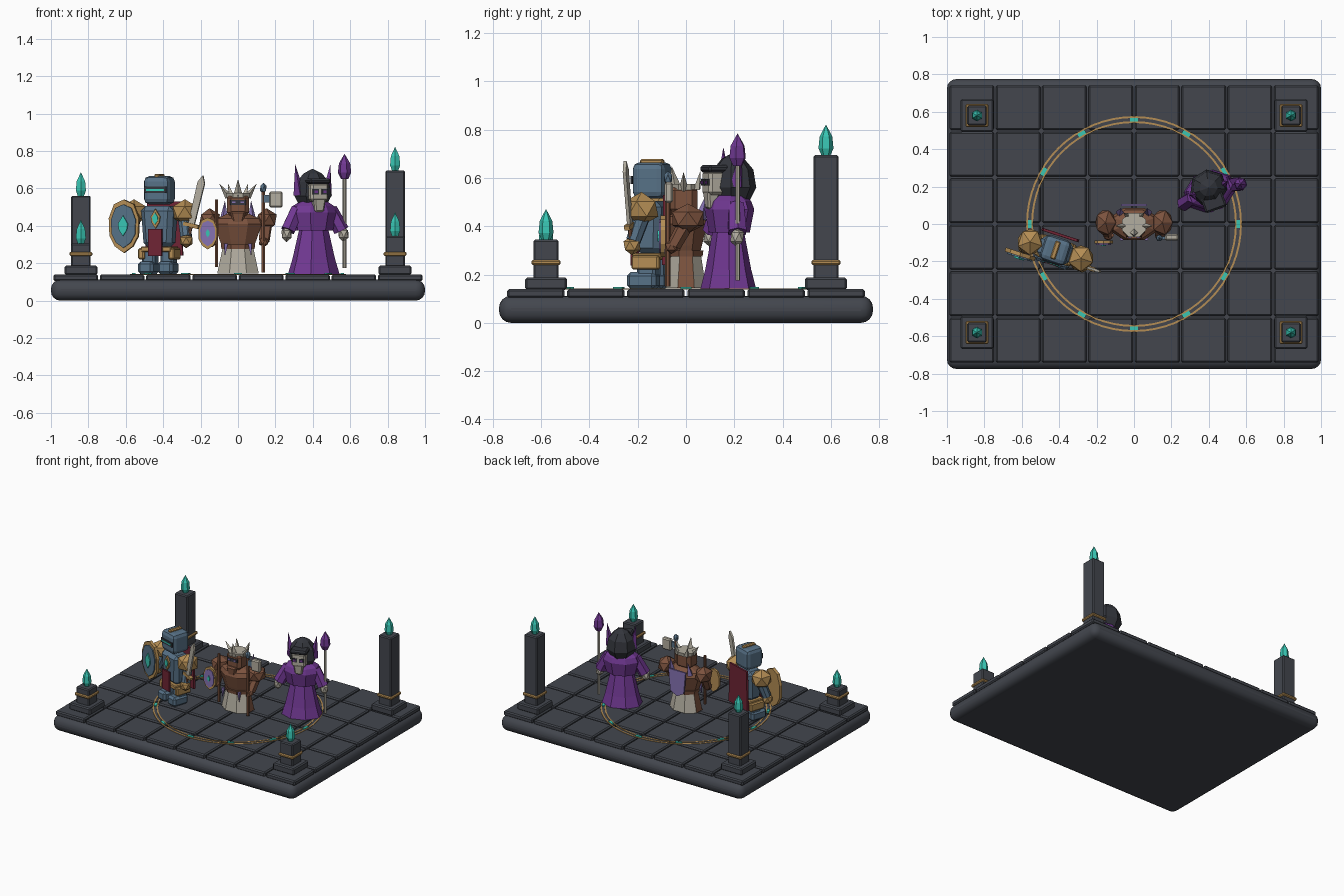
import bpy, bmesh, math
from mathutils import Matrix, Vector

if "Cube" in bpy.data.objects:
    bpy.data.objects.remove(bpy.data.objects["Cube"])

def mat(name, r, g, b):
    m = bpy.data.materials.new(name)
    m.diffuse_color = (r, g, b, 1)
    m.use_nodes = True
    m.node_tree.nodes["Principled BSDF"].inputs["Base Color"].default_value = m.diffuse_color
    return m

STONE = mat("stone", .056, .062, .076)
DARK = mat("dark_cloth", .033, .036, .045)
GOLD = mat("gold", .46, .27, .09)
TEAL = mat("teal", .04, .56, .45)
BLUE = mat("steel_blue", .095, .165, .24)
BROWN = mat("brown", .20, .085, .048)
PURPLE = mat("purple", .165, .04, .29)
BONE = mat("bone", .45, .42, .35)
RED = mat("crimson", .16, .018, .035)
LILAC = mat("lilac", .24, .17, .45)

FRAME = Matrix.Identity(4)   # placement of the figure being built

def emit(name, bm, m):
    bmesh.ops.recalc_face_normals(bm, faces=bm.faces)
    bm.transform(FRAME)
    me = bpy.data.meshes.new(name)
    bm.to_mesh(me)
    bm.free()
    me.materials.append(m)
    ob = bpy.data.objects.new(name, me)
    bpy.context.collection.objects.link(ob)
    return ob

def box(name, loc, size, m, bevel=0, seg=1, taper=1):
    bm = bmesh.new()
    bmesh.ops.create_cube(bm, size=1)
    for v in bm.verts:
        k = taper if v.co.z < 0 else 1
        v.co = Vector((v.co.x * size[0] * k, v.co.y * size[1] * k, v.co.z * size[2]))
    if bevel:
        bmesh.ops.bevel(bm, geom=bm.edges[:], offset=bevel, segments=seg, profile=.5, affect='EDGES')
    bm.normal_update()
    if seg > 2:
        for f in bm.faces:
            f.smooth = max(abs(c) for c in f.normal) < .99
    bmesh.ops.translate(bm, verts=bm.verts, vec=loc)
    return emit(name, bm, m)

def lathe(name, prof, m, n=8, loc=(0, 0, 0), sy=1):
    """Turned solid from (radius, z) points, first and last ring capped."""
    bm = bmesh.new()
    rings = []
    for r, z in prof:
        rings.append([bm.verts.new((loc[0] + r * math.cos(a), loc[1] + sy * r * math.sin(a), loc[2] + z))
                      for a in [(i + .5) * math.tau / n for i in range(n)]])
    for p, q in zip(rings, rings[1:]):
        for i in range(n):
            bm.faces.new((p[i], p[(i + 1) % n], q[(i + 1) % n], q[i]))
    bm.faces.new(rings[0])
    bm.faces.new(rings[-1])
    bmesh.ops.remove_doubles(bm, verts=bm.verts, dist=.0005)
    return emit(name, bm, m)

def rod(name, a, b, r1, r2, m, n=6):
    a, b = Vector(a), Vector(b)
    bm = bmesh.new()
    rot = (b - a).to_track_quat('Z', 'Y').to_matrix().to_4x4()
    bmesh.ops.create_cone(bm, cap_ends=True, segments=n, radius1=r1, radius2=r2, depth=(b - a).length,
                          matrix=Matrix.Translation((a + b) / 2) @ rot)
    return emit(name, bm, m)

def ball(name, loc, size, m):
    bm = bmesh.new()
    bmesh.ops.create_icosphere(bm, subdivisions=1, radius=1)
    for v in bm.verts:
        v.co = Vector(c * s for c, s in zip(v.co, size)) + Vector(loc)
    return emit(name, bm, m)

def plate(name, half, loc, depth, m, k=1):
    """Upright plate, mirrored from a half outline of (x, z), facing -y."""
    pts = half + [(-x, z) for x, z in reversed(half) if x > 0]
    bm = bmesh.new()
    f = bm.faces.new([bm.verts.new((loc[0] + x * k, loc[1], loc[2] + z * k)) for x, z in pts])
    ext = bmesh.ops.extrude_face_region(bm, geom=[f])
    bmesh.ops.translate(bm, verts=[v for v in ext['geom'] if isinstance(v, bmesh.types.BMVert)], vec=(0, depth, 0))
    return emit(name, bm, m)

def crystal(name, loc, h, m, r=.031):
    lathe(name, [(r * .55, 0), (r, h * .25), (r * .85, h * .62), (0, h)], m, 6, loc)

def ring(name, r, z, t, m, n=64):
    bm = bmesh.new()
    loops = [[bm.verts.new(((r + dx) * math.cos(i * math.tau / n), (r + dx) * math.sin(i * math.tau / n), z + dz))
              for i in range(n)] for dx, dz in ((-t, 0), (-t, .005), (t, .005), (t, 0))]
    for k in range(4):
        p, q = loops[k], loops[(k + 1) % 4]
        for i in range(n):
            bm.faces.new((p[i], p[(i + 1) % n], q[(i + 1) % n], q[i]))
    emit(name, bm, m)

DIAMOND = [(0, 1), (.5, .2), (.4, -.4), (0, -1)]
SHIELD = [(0, .14), (.055, .115), (.084, .04), (.08, -.055), (.05, -.11), (0, -.145)]

# Floor slab and paving
box("floor_slab", (0, 0, .056), (2, 1.55, .112), STONE, .05, 4)
for i in range(8):
    for j in range(6):
        box("paving_tile", (-.868 + .248 * i, -.6225 + .249 * j, .122), (.238, .238, .036), STONE, .008)

# Corner pillars with gem finials
for x, y, top in ((-.84, -.58, .305), (.84, -.58, .345), (-.84, .58, .56), (.84, .58, .695)):
    box("pillar_plinth", (x, y, .162), (.175, .175, .05), STONE, .008)
    box("pillar_shaft", (x, y, (.18 + top) / 2), (.105, .105, top - .18), STONE, .007)
    box("pillar_band", (x, y, .25), (.122, .122, .022), GOLD, .006)
    crystal("pillar_gem", (x, y, top - .005), .132, TEAL)

# Inlaid circle with rune plates
ring("outer_circle", .572, .138, .005, GOLD)
ring("inner_circle", .545, .138, .005, GOLD)
for i in range(12):
    FRAME = Matrix.Rotation(i * math.tau / 12, 4, 'Z')
    box("rune_plate", (.558, 0, .143), (.02, .045, .009), TEAL)

# Armoured knight
FRAME = Matrix.Translation((-.42, -.14, 0)) @ Matrix.Rotation(math.radians(-18), 4, 'Z')
box("knight_torso", (0, 0, .395), (.185, .125, .22), BLUE, .025, 1, .85)
box("knight_belt", (0, 0, .275), (.17, .125, .03), GOLD, .005)
box("knight_helmet", (0, 0, .59), (.145, .14, .15), BLUE, .028, 2)
box("helmet_slit", (0, -.071, .592), (.125, .008, .034), DARK)
box("helmet_glow", (0, -.075, .592), (.1, .006, .01), TEAL)
box("helmet_crest", (0, 0, .665), (.028, .1, .026), GOLD, .006)
plate("chest_badge", DIAMOND, (0, -.073, .438), .012, GOLD, .052)
plate("badge_gem", DIAMOND, (0, -.078, .438), .008, TEAL, .032)
box("front_cloth", (0, -.075, .31), (.078, .012, .145), RED)
box("back_cape", (0, .085, .385), (.19, .014, .29), RED, 0, 1, 1.1)
for s in (-1, 1):
    box("knight_leg", (s * .052, 0, .225), (.072, .08, .1), BLUE, .01)
    box("knight_boot", (s * .055, -.02, .175), (.085, .125, .07), BLUE, .015)
    box("hip_guard", (s * .085, 0, .25), (.035, .12, .06), GOLD, .008)
    ball("knight_pauldron", (s * .143, 0, .472), (.075, .078, .07), GOLD)
    rod("knight_arm", (s * .14, 0, .44), (s * .16, -.03, .34), .036, .032, BLUE, 8)
    ball("knight_gauntlet", (s * .162, -.035, .32), (.038, .04, .04), GOLD)
plate("shield_rim", SHIELD, (-.172, -.09, .4), .022, GOLD)
plate("shield_face", SHIELD, (-.172, -.098, .4), .012, BLUE, .82)
plate("shield_gem", DIAMOND, (-.172, -.106, .4), .012, TEAL, .055)
base_frame = FRAME
FRAME = base_frame @ Matrix.Translation((.172, -.035, .33)) @ Matrix.Rotation(math.radians(14), 4, 'Y')
rod("sword_grip", (0, 0, -.04), (0, 0, .07), .01, .01, BROWN)
box("sword_guard", (0, 0, .075), (.085, .024, .02), GOLD)
plate("sword_blade", [(0, .35), (.02, .31), (.017, .08), (0, .08)], (0, -.007, 0), .014, BONE)

# Robed warrior in the middle
FRAME = Matrix.Identity(4)
skirt = lathe("warrior_skirt", [(.12, .145), (.085, .3)], BROWN, 8, (0, 0, 0), .75)
skirt.data.materials.append(BONE)
for p in skirt.data.polygons:
    p.material_index = 1 if abs(p.normal.y) > .6 else 0
lathe("warrior_torso", [(.09, .285), (.105, .32), (.138, .41), (.12, .44), (.06, .465)], BROWN, 8, (0, 0, 0), .68)
lathe("warrior_belt", [(.095, .275), (.1, .3)], BROWN, 8, (0, 0, 0), .78)
box("warrior_head", (0, -.01, .51), (.12, .115, .12), BROWN, .022)
box("warrior_brow", (0, -.066, .525), (.085, .008, .026), DARK)
box("warrior_beard", (0, -.072, .44), (.085, .03, .075), BROWN, .01, 1, .6)
lathe("crown_band", [(.066, .55), (.07, .575)], BONE, 8, (0, -.005, 0))
rod("crown_spike", (0, -.045, .56), (0, -.06, .65), .026, 0, BONE, 4)
plate("back_drape", [(0, .46), (.07, .46), (.055, .3), (0, .27)], (0, .095, 0), .012, LILAC)
for s in (-1, 1):
    box("eye", (s * .022, -.071, .525), (.018, .006, .009), LILAC)
    rod("crown_horn", (s * .05, -.01, .555), (s * .1, -.01, .625), .02, 0, BONE, 4)
    rod("crown_back_horn", (s * .035, .045, .555), (s * .055, .06, .63), .018, 0, BONE, 4)
    rod("collar_spike", (s * .075, .06, .43), (s * .07, .085, .535), .024, 0, LILAC, 4)
    rod("hanging_charm", (s * .065, -.078, .305), (s * .07, -.085, .235), .014, 0, LILAC, 4)
    ball("warrior_pauldron", (s * .152, .008, .432), (.062, .076, .062), BROWN)
    rod("warrior_arm", (s * .15, 0, .41), (s * .14, -.05, .32), .034, .03, BROWN)
    ball("warrior_hand", (s * .138, -.06, .315), (.03, .03, .03), BROWN)
plate("buckler_rim", SHIELD, (-.162, -.105, .36), .018, GOLD, .6)
plate("buckler_face", SHIELD, (-.162, -.112, .36), .01, LILAC, .48)
plate("buckler_gem", DIAMOND, (-.162, -.118, .36), .008, TEAL, .022)
rod("back_staff", (-.115, -.06, .18), (-.115, -.06, .54), .009, .009, BROWN)
rod("axe_handle", (.135, -.075, .15), (.135, -.075, .6), .011, .011, BROWN)
ball("axe_cap", (.135, -.075, .6), (.02, .02, .03), BLUE)
plate("axe_neck", [(0, .02), (.03, .02), (.03, -.02), (0, -.02)], (.155, -.083, .545), .016, BLUE)
box("axe_head", (.203, -.072, .54), (.072, .035, .085), BONE, .008)

# Hooded mage with staff
FRAME = Matrix.Translation((.405, .175, 0)) @ Matrix.Rotation(math.radians(20), 4, 'Z')
lathe("mage_robe", [(.142, .143), (.118, .22), (.078, .39), (.08, .47)], PURPLE, 8, (0, 0, 0), .78)
lathe("mage_mantle", [(.108, .375), (.132, .47), (.115, .505), (.06, .54)], PURPLE, 8, (0, .005, 0), .75)
lathe("mage_hood", [(.07, .5), (.103, .56), (.09, .635), (.05, .68), (0, .705)], DARK, 7, (0, .02, 0), .95)
box("skull_face", (0, -.065, .58), (.1, .07, .1), BONE, .012)
box("skull_jaw", (0, -.075, .51), (.07, .055, .075), BONE, .008, 1, .7)
box("hood_brow", (0, -.06, .638), (.12, .09, .03), DARK, .01)
for s in (-1, 1):
    box("eye_socket", (s * .025, -.101, .582), (.034, .008, .028), DARK)
    box("eye_glow", (s * .025, -.106, .582), (.018, .006, .012), PURPLE)
    rod("hood_horn", (s * .078, .01, .565), (s * .1, .015, .728), .032, 0, PURPLE, 4)
    rod("mage_sleeve", (s * .095, 0, .49), (s * .152, -.015, .375), .036, .042, PURPLE, 6)
    ball("mage_hand", (s * .162, -.02, .355), (.03, .032, .042), BONE)
rod("mage_staff", (.168, -.02, .175), (.168, -.02, .67), .01, .01, BONE)
crystal("staff_gem", (.168, -.02, .65), .135, PURPLE, .036)
